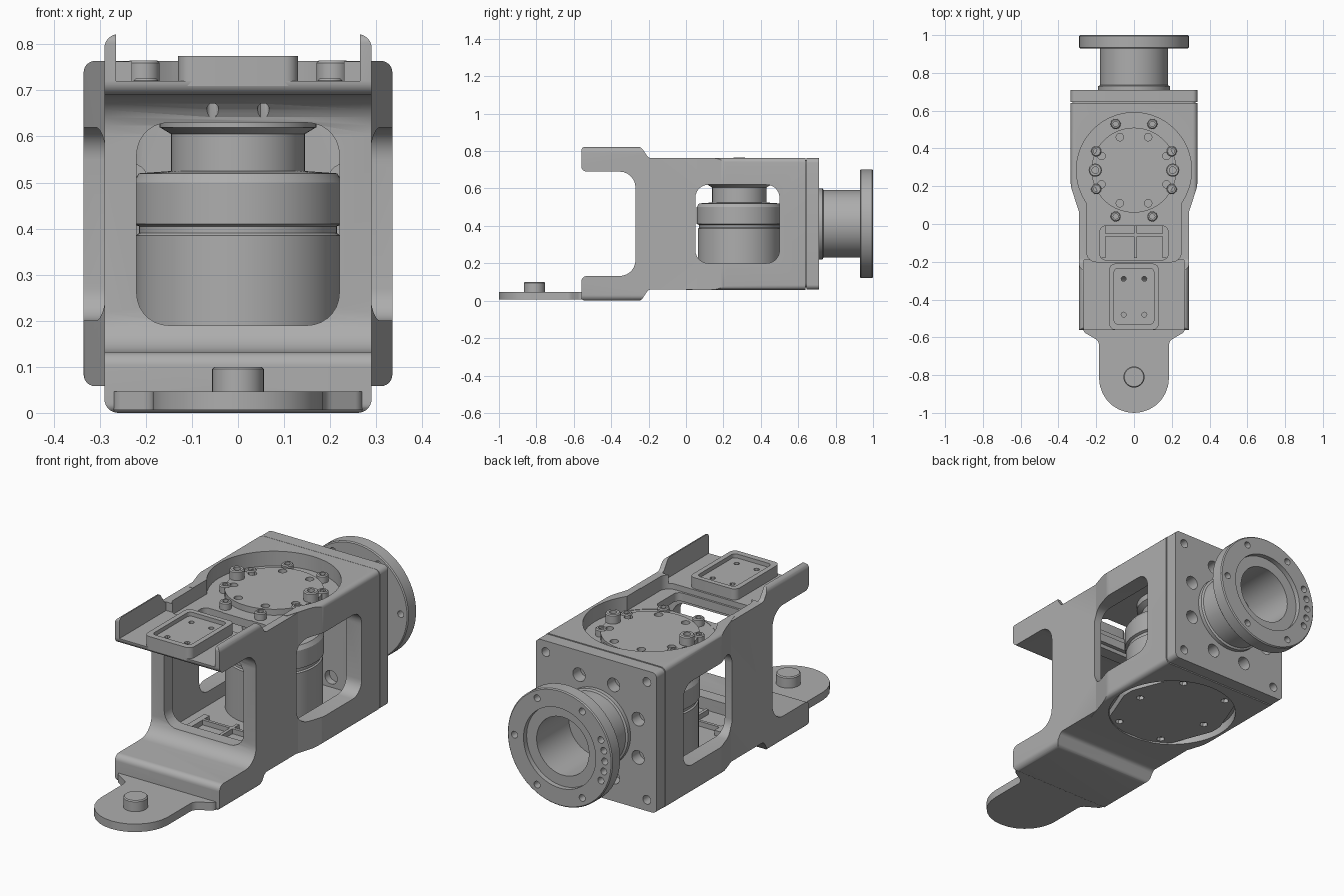
import bpy, bmesh
from math import pi, tan, sin, cos, atan2, radians
from mathutils import Vector

if "Cube" in bpy.data.objects:
    bpy.data.objects.remove(bpy.data.objects["Cube"])

grey = bpy.data.materials.new("machined grey")
grey.use_nodes = True
grey.diffuse_color = (0.42, 0.42, 0.42, 1)
for node in grey.node_tree.nodes:
    if node.type == 'BSDF_PRINCIPLED':
        node.inputs["Base Color"].default_value = grey.diffuse_color

MID = 0.411      # mid height of the housing
CY = 0.285       # y of the joint axis


# ---- helpers ----
def finish(name, bm):
    bmesh.ops.remove_doubles(bm, verts=bm.verts[:], dist=0.0001)
    bmesh.ops.recalc_face_normals(bm, faces=bm.faces[:])
    mesh = bpy.data.meshes.new(name)
    bm.to_mesh(mesh)
    bm.free()
    mesh.materials.append(grey)
    obj = bpy.data.objects.new(name, mesh)
    bpy.context.scene.collection.objects.link(obj)
    return obj


def rounded(points, steps=7):
    """Outline with true arcs at corners given as (u, v, radius)."""
    out = []
    for i, (u, v, r) in enumerate(points):
        p = Vector((u, v))
        if r == 0:
            out.append(p)
            continue
        d1 = (Vector(points[i - 1][:2]) - p).normalized()
        d2 = (Vector(points[(i + 1) % len(points)][:2]) - p).normalized()
        half = d1.angle(d2) / 2
        c = p + (d1 + d2).normalized() * (r / sin(half))
        v0, v1 = p + d1 * (r / tan(half)) - c, p + d2 * (r / tan(half)) - c
        a0, a1 = atan2(v0.y, v0.x), atan2(v1.y, v1.x)
        turn = (a1 - a0 + pi) % (2 * pi) - pi
        for k in range(steps + 1):
            a = a0 + turn * k / steps
            out.append(c + Vector((cos(a), sin(a))) * r)
    return out


def mirrored(half, centre=0):
    return rounded(half + [(2 * centre - u, v, r) for u, v, r in reversed(half)])


def box(u0, u1, v0, v1, r=0):
    return rounded([(u0, v0, r), (u1, v0, r), (u1, v1, r), (u0, v1, r)])


def circle(u, v, r, n=20):
    return [Vector((u + r * cos(2 * pi * k / n), v + r * sin(2 * pi * k / n))) for k in range(n)]


def prism(name, outlines, axis, lo, hi):
    place = {'x': lambda p, t: (t, p.x, p.y), 'y': lambda p, t: (p.x, t, p.y),
             'z': lambda p, t: (p.x, p.y, t)}[axis]
    bm = bmesh.new()
    for outline in outlines:
        a = [bm.verts.new(place(p, lo)) for p in outline]
        b = [bm.verts.new(place(p, hi)) for p in outline]
        bm.faces.new(a)
        bm.faces.new(b)
        for i in range(len(a)):
            j = (i + 1) % len(a)
            bm.faces.new((a[i], a[j], b[j], b[i]))
    return finish(name, bm)


def lathe(name, profile, axis, centre, steps=64):
    """Revolve (radius, height) points about the z or y axis."""
    cx, c2 = centre
    pts = [(cx + r, c2, t) if axis == 'z' else (cx + r, t, c2) for r, t in profile]
    bm = bmesh.new()
    vs = [bm.verts.new(p) for p in pts]
    es = [bm.edges.new(pair) for pair in zip(vs, vs[1:])]
    base = (cx, c2, 0) if axis == 'z' else (cx, 0, c2)
    bmesh.ops.spin(bm, geom=vs + es, cent=base, angle=2 * pi, steps=steps,
                   axis=(0, 0, 1) if axis == 'z' else (0, 1, 0))
    return finish(name, bm)


def combine(obj, other, operation='DIFFERENCE'):
    mod = obj.modifiers.new("combine", 'BOOLEAN')
    mod.operation, mod.solver, mod.object = operation, 'EXACT', other
    bpy.context.view_layer.update()
    done = obj.evaluated_get(bpy.context.evaluated_depsgraph_get())
    mesh = bpy.data.meshes.new_from_object(done)
    obj.modifiers.clear()
    obj.data = mesh
    bpy.data.objects.remove(other)


def cut(obj, outlines, axis, lo, hi):
    combine(obj, prism("cutter", outlines, axis, lo, hi))


def bolt(name, x, y, lo, hi, r):
    depth = (hi - lo) * 0.6
    lathe(name, [(0, lo), (r, lo), (r, hi - 0.005), (r - 0.005, hi), (r * 0.5, hi),
                 (r * 0.5, hi - depth), (0, hi - depth)], 'z', (x, y), 18)


def four(x, v, c=0):
    return [(sx * x, c + sv * v) for sx in (-1, 1) for sv in (-1, 1)]


# ---- housing: forked core plus the wider rear block ----
side = [(-0.27, 0.132, 0.085), (-0.56, 0.132, 0.03), (-0.56, 0, 0.02), (-0.24, 0, 0.03),
        (-0.2, 0.06, 0.03), (0.63, 0.06, 0)]
side_outline = rounded(side + [(y, 2 * MID - z, r) for y, z, r in reversed(side)])
housing = prism("housing", [side_outline], 'x', -0.29, 0.29)
combine(housing, prism("cutter", [box(-0.29, 0.29, 0, 2 * MID, 0.03)], 'y', -0.7, 0.8), 'INTERSECT')
rear = prism("rear_block", [mirrored([(0.27, 0.0, 0), (0.29, 0.06, 0.1), (0.335, 0.2, 0.1),
                                      (0.335, 0.64, 0)])], 'z', 0.058, 0.764)
combine(rear, prism("cutter", [box(-0.335, 0.335, 0.058, 0.764, 0.025)], 'y', -0.1, 0.8), 'INTERSECT')
combine(housing, rear, 'UNION')

# inner cavity, front opening and side windows
cut(housing, [box(-0.25, 0.25, -0.21, 0.6, 0.05)], 'z', 0.13, 0.65)
cut(housing, [box(-0.22, 0.22, 0.19, 0.63, 0.07)], 'y', -0.4, -0.1)
cut(housing, [box(0.05, 0.5, 0.2, 0.62, 0.07)], 'x', -0.5, 0.5)

# upper arm channel, round recesses above and below, access window
cut(housing, [box(-0.265, 0.265, -0.7, -0.19)], 'z', 0.72, 0.95)
cut(housing, [box(-0.25, 0.25, -0.2, 0.2, 0.05)], 'z', 0.692, 0.95)
cut(housing, [circle(0, CY, 0.305, 64)], 'z', 0.69, 0.95)
cut(housing, [circle(0, CY, 0.305, 64)], 'z', -0.1, 0.105)
cut(housing, [box(-0.18, 0.18, -0.19, -0.01, 0.03)], 'z', 0.6, 0.75)

# ---- tray pad on the upper arm ----
pad = prism("tray_pad", [box(-0.13, 0.13, -0.56, -0.21, 0.03)], 'z', 0.71, 0.775)
cut(pad, [box(-0.105, 0.105, -0.53, -0.235, 0.02)], 'z', 0.755, 0.8)
for part in (pad, housing):
    cut(part, [circle(x, y, 0.013, 12) for x, y in four(0.055, 0.095, -0.385)], 'z', 0.6, 0.8)

# ---- lower tongue with its locating pin ----
prism("tongue", [mirrored([(0.27, -0.3, 0), (0.27, -0.57, 0.03), (0.185, -0.62, 0.04),
                           (0.185, -1.0, 0.184)])], 'z', 0.006, 0.046)
lathe("tongue_pin", [(0, 0.03), (0.056, 0.03), (0.056, 0.095), (0.051, 0.1), (0, 0.1)],
      'z', (0, -0.81), 32)

# ---- floor ribs inside the cavity ----
prism("floor_ribs", [box(-0.18, 0.18, -0.065, -0.05), box(0.0, 0.015, -0.18, -0.01),
                     box(-0.18, -0.15, -0.18, -0.01), box(0.15, 0.18, -0.18, -0.01)], 'z', 0.12, 0.155)

# ---- motor and neck on the joint axis ----
lathe("motor", [(0, 0.12), (0.222, 0.12), (0.222, 0.385), (0.215, 0.39), (0.215, 0.405),
                (0.228, 0.41), (0.228, 0.5), (0.215, 0.52), (0.145, 0.525), (0.145, 0.605),
                (0.17, 0.62), (0.17, 0.67), (0, 0.67)], 'z', (0, CY))

# ---- output disc, its holes and bolts ----
disc = prism("output_disc", [circle(0, CY, 0.225, 64)], 'z', 0.66, 0.72)
cut(disc, [circle(x, y, 0.02, 14) for x, y in four(0.075, 0.175, CY) + four(0.172, 0.075, CY)],
    'z', 0.7, 0.8)
for x in (-0.205, 0.205):
    bolt("disc_bolt", x, CY, 0.7, 0.765, 0.035)
for x, y in four(0.097, 0.245, CY) + four(0.2, 0.1, CY):
    bolt("rim_bolt", x, y, 0.67, 0.726, 0.027)

# ---- bottom cover ----
cover = prism("bottom_cover", [mirrored([(0.17, CY - 0.3, 0.05), (0.275, CY - 0.03, 0.1),
                                         (0.275, CY + 0.03, 0.1), (0.17, CY + 0.3, 0.05)])],
              'z', 0.066, 0.12)
cut(cover, [circle(x, y, 0.02, 6) for x, y in four(0.13, 0.24, CY) + [(-0.2, CY), (0.2, CY)]],
    'z', 0.0, 0.085)

# ---- rear plate with corner and ring holes ----
plate = prism("rear_plate", [box(-0.335, 0.335, 0.06, 0.762, 0.025)], 'y', 0.645, 0.71)
ring = [(0.25 * cos(a), MID + 0.25 * sin(a)) for a in [pi / 8 + k * pi / 4 for k in range(8)]]
holes = [circle(x, z, 0.034) for x, z in ring]
cut(plate, holes + [circle(x, z, 0.022) for x, z in four(0.28, 0.295, MID)], 'y', 0.6, 0.8)
cut(housing, holes, 'y', 0.55, 0.8)
prism("rear_gasket", [box(-0.325, 0.325, 0.07, 0.752, 0.025)], 'y', 0.635, 0.65)

# ---- rear pipe with mounting flange ----
pipe = lathe("pipe_flange", [(0, 0.68), (0.19, 0.68), (0.19, 0.73), (0.18, 0.735), (0.18, 0.93),
                             (0.285, 0.93), (0.29, 0.935), (0.29, 0.995), (0.285, 1.0),
                             (0.2, 1.0), (0.2, 0.975), (0.145, 0.975), (0.145, 0.72), (0, 0.72)],
             'y', (0, MID))
angles = [radians(a) for a in (60, 120, 0, 240, 300, 156, 168, 180, 192, 204)]
cut(pipe, [circle(0.25 * cos(a), MID + 0.25 * sin(a), 0.017, 14) for a in angles], 'y', 0.9, 1.1)

# ---- smooth shading with sharp edges ----
for obj in bpy.context.scene.collection.objects:
    if obj.type == 'MESH':
        obj.data.shade_smooth()
        obj.data.set_sharp_from_angle(angle=radians(30))
